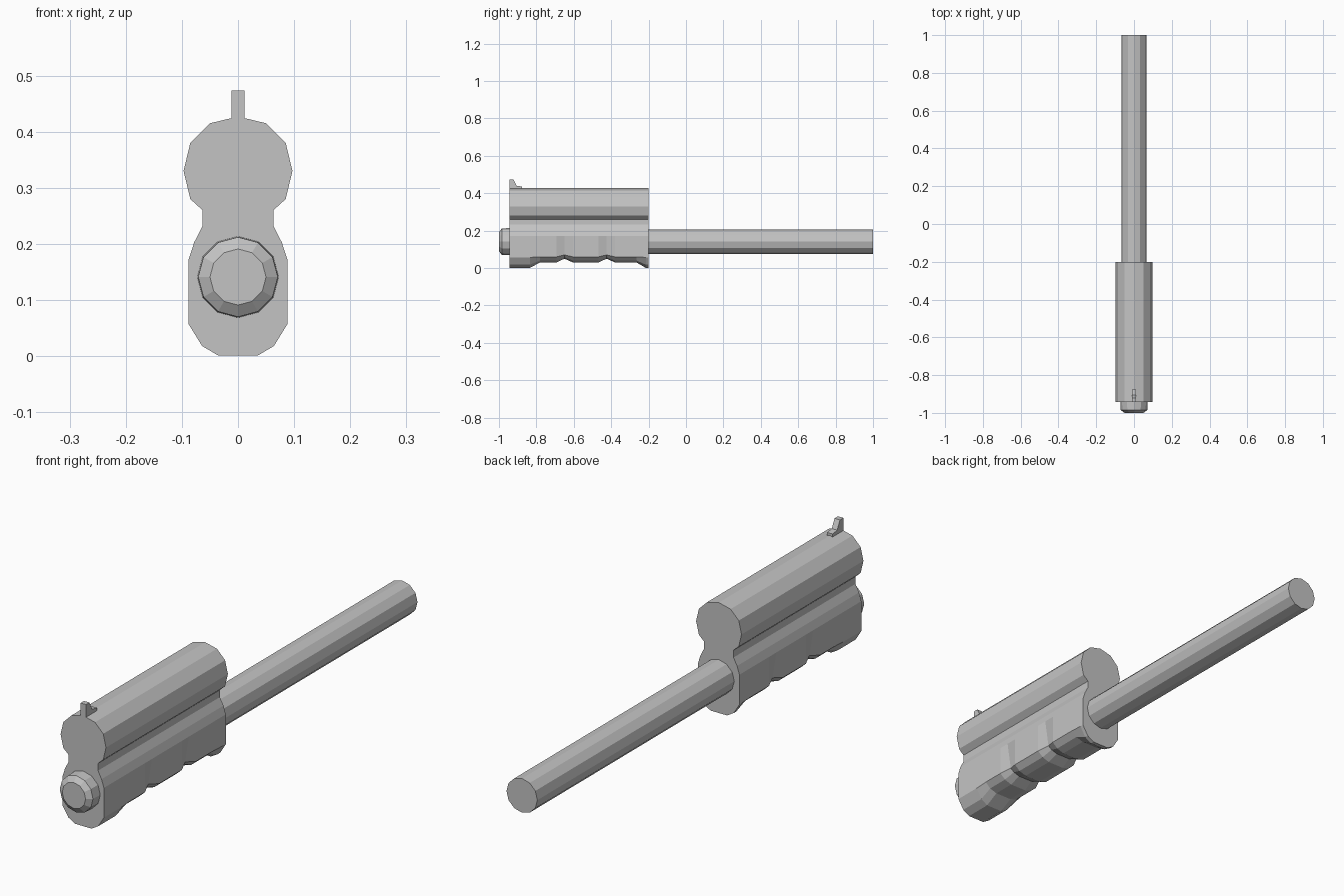
import bpy, bmesh, math

cube = bpy.data.objects.get("Cube")
if cube:
    bpy.data.objects.remove(cube, do_unlink=True)

GREY = (0.55, 0.55, 0.55, 1)
mat = bpy.data.materials.new("plain grey")
mat.use_nodes = True
mat.diffuse_color = GREY
mat.node_tree.nodes["Principled BSDF"].inputs["Base Color"].default_value = GREY


def loft(name, rings):
    """Skin a list of equal-length closed rings and cap both ends."""
    bm = bmesh.new()
    loops = [[bm.verts.new(p) for p in ring] for ring in rings]
    n = len(loops[0])
    for a, b in zip(loops, loops[1:]):
        for i in range(n):
            j = (i + 1) % n
            bm.faces.new((a[i], a[j], b[j], b[i]))
    bm.faces.new(loops[0])
    bm.faces.new(loops[-1])
    bmesh.ops.recalc_face_normals(bm, faces=bm.faces)
    mesh = bpy.data.meshes.new(name)
    bm.to_mesh(mesh)
    bm.free()
    mesh.materials.append(mat)
    obj = bpy.data.objects.new(name, mesh)
    bpy.context.collection.objects.link(obj)
    return obj


def round_ring(y, radius, z=0.141, sides=12):
    angles = [math.tau * i / sides for i in range(sides)]
    return [(radius * math.cos(a), y, z + radius * math.sin(a)) for a in angles]


# Barrel housing: upper tube and waist stay constant, the grip underside varies
UPPER = [(0.0, 0.427), (0.05, 0.415), (0.085, 0.38), (0.097, 0.33), (0.085, 0.28),
         (0.063, 0.26), (0.063, 0.232), (0.078, 0.203), (0.088, 0.172)]
LIP = [(0.088, 0.057), (0.064, 0.018), (0.035, 0.001)]
RAISED = [(0.088, 0.06), (0.066, 0.04), (0.035, 0.03)]
GROOVE = [(0.072, 0.07), (0.056, 0.058), (0.03, 0.05)]


def housing_ring(y, lower):
    half = UPPER + lower
    return [(x, y, z) for x, z in half] + [(-x, y, z) for x, z in reversed(half[1:])]


stations = [(-0.943, LIP), (-0.835, LIP), (-0.78, RAISED)]
for groove_y in (-0.65, -0.425):
    stations += [(groove_y - 0.042, RAISED), (groove_y, GROOVE), (groove_y + 0.045, RAISED)]
stations += [(-0.265, RAISED), (-0.215, LIP), (-0.2, LIP)]
loft("barrel_housing", [housing_ring(y, low) for y, low in stations])

# Magazine tube and its front cap
loft("magazine_tube", [round_ring(-0.21, 0.066), round_ring(1.0, 0.066)])
loft("tube_cap", [round_ring(-0.93, 0.073), round_ring(-0.985, 0.071), round_ring(-1.0, 0.05)])

# Front sight blade with a low tail
SIGHT = [(-0.943, 0.415), (-0.943, 0.473), (-0.922, 0.473),
         (-0.905, 0.44), (-0.877, 0.436), (-0.877, 0.415)]
loft("front_sight", [[(x, y, z) for y, z in SIGHT] for x in (-0.0115, 0.0115)])
